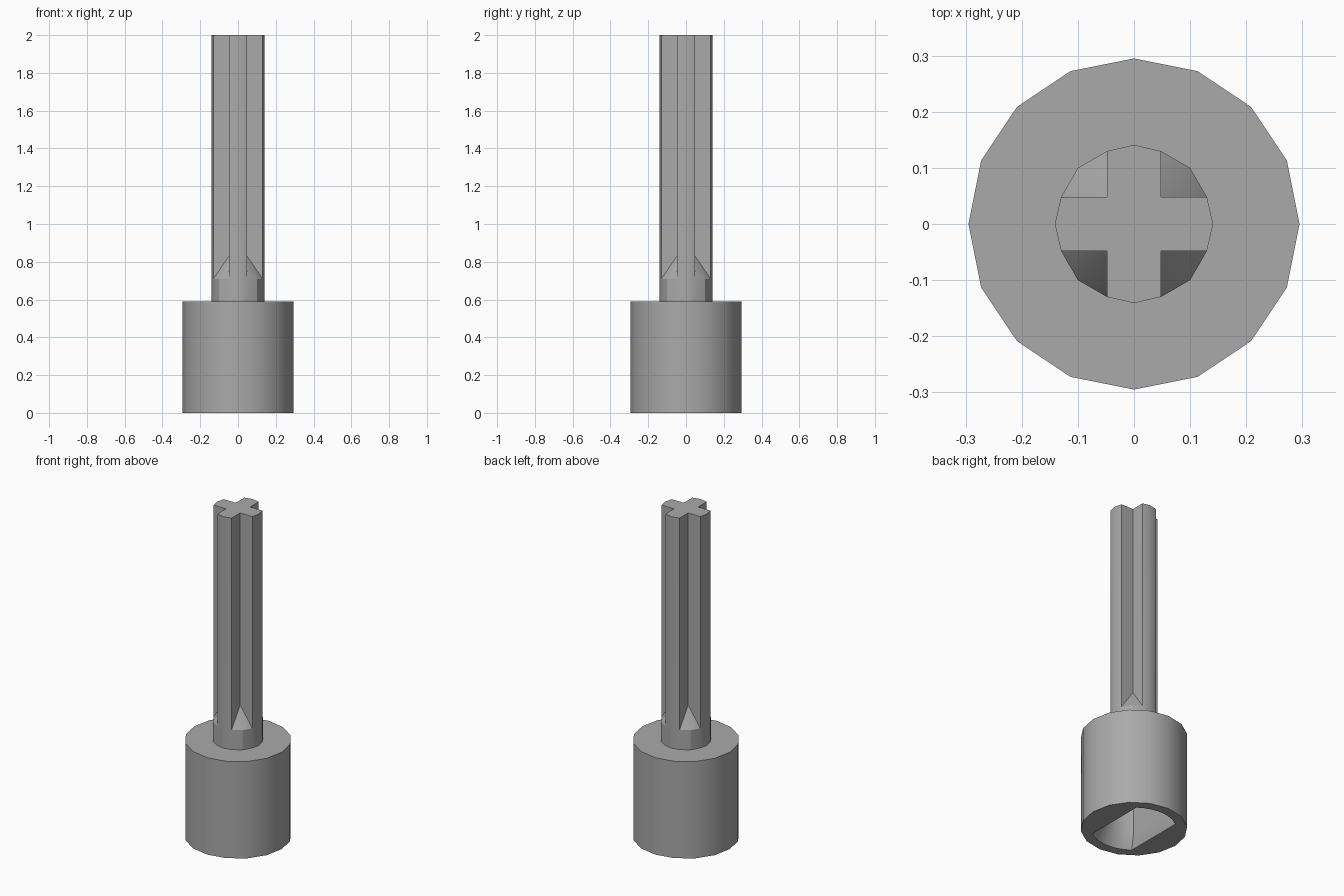
import bpy
import bmesh
from math import sin, cos, radians, sqrt, atan2, pi

if "Cube" in bpy.data.objects:
    bpy.data.objects.remove(bpy.data.objects["Cube"])

grey = bpy.data.materials.new("mid grey")
grey.use_nodes = True
colour = (0.40, 0.40, 0.40, 1)
grey.diffuse_color = colour
grey.node_tree.nodes["Principled BSDF"].inputs["Base Color"].default_value = colour


def add_ring(bm, points, z):
    return [bm.verts.new((x, y, z)) for x, y in points]


def bridge(bm, a, b):
    """Join two equal loops, dropping corners that the loops share."""
    n = len(a)
    for i in range(n):
        j = (i + 1) % n
        corners = list(dict.fromkeys((a[i], a[j], b[j], b[i])))
        if len(corners) > 2:
            bm.faces.new(corners)


def finish(bm, name):
    bmesh.ops.recalc_face_normals(bm, faces=bm.faces)
    mesh = bpy.data.meshes.new(name)
    bm.to_mesh(mesh)
    bm.free()
    mesh.materials.append(grey)
    obj = bpy.data.objects.new(name, mesh)
    bpy.context.collection.objects.link(obj)
    bpy.ops.object.select_all(action='DESELECT')
    obj.select_set(True)
    bpy.context.view_layer.objects.active = obj
    bpy.ops.object.shade_smooth_by_angle(angle=radians(30))
    return obj


def slot_outline(radius, half_width):
    """Circle with two flats facing left and right, sixteen points."""
    start = atan2(sqrt(radius ** 2 - half_width ** 2), half_width)
    step = (pi - 2 * start) / 7
    angles = [turn + start + i * step for turn in (0, pi) for i in range(8)]
    return [(radius * cos(a), radius * sin(a)) for a in angles]


def four_fold(points):
    """Repeat a quarter outline around the axis."""
    result = []
    for c, s in ((1, 0), (0, 1), (-1, 0), (0, -1)):
        result += [(c * x - s * y, s * x + c * y) for x, y in points]
    return result


# Socket body: round outside, tapered flat-sided recess underneath
bm = bmesh.new()
BODY_TOP = 0.59
circle = [(0.295 * cos(k * pi / 8), 0.295 * sin(k * pi / 8)) for k in range(1, 17)]
top = add_ring(bm, circle, BODY_TOP)
bottom = add_ring(bm, circle, 0)
mouth = add_ring(bm, slot_outline(0.235, 0.141), 0)
throat = add_ring(bm, slot_outline(0.19, 0.12), 0.08)
roof = add_ring(bm, slot_outline(0.19, 0.12), 0.47)
loops = [top, bottom, mouth, throat, roof]
for a, b in zip(loops, loops[1:]):
    bridge(bm, a, b)
bm.faces.new(top)
bm.faces.new(roof)
finish(bm, "socket_body")

# Shaft: round collar that slopes into a cross-shaped axle
bm = bmesh.new()
R, SIDE, W = 0.141, 0.13, 0.048
collar = four_fold([(R, 0), (SIDE, W), (0.1, 0.1), (W, SIDE)])
cross = four_fold([(R, 0), (SIDE, W), (W, W), (W, SIDE)])
base = add_ring(bm, collar, BODY_TOP)
rim = add_ring(bm, collar, 0.71)
slope = [bm.verts.new((x, y, 0.83)) if i % 4 == 2 else rim[i]
         for i, (x, y) in enumerate(cross)]
tip = add_ring(bm, cross, 2)
for a, b in ((base, rim), (rim, slope), (slope, tip)):
    bridge(bm, a, b)
bm.faces.new(tip)
finish(bm, "cross_shaft")
